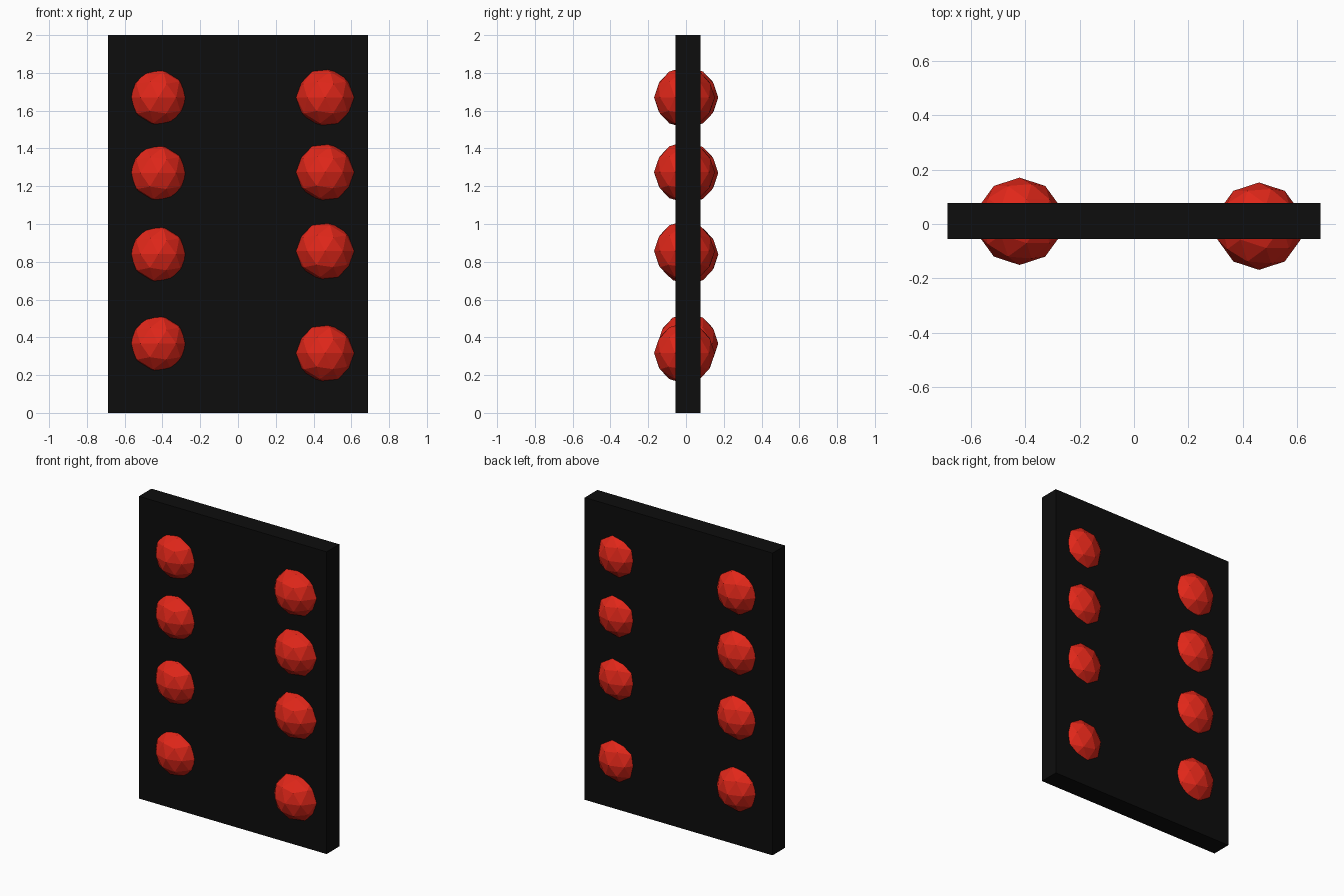
import bpy

if "Cube" in bpy.data.objects:
    bpy.data.objects.remove(bpy.data.objects["Cube"])


def material(name, color):
    m = bpy.data.materials.new(name)
    m.diffuse_color = color
    m.use_nodes = True
    m.node_tree.nodes["Principled BSDF"].inputs["Base Color"].default_value = m.diffuse_color
    return m


black = material("black", (0.004, 0.004, 0.004, 1))
red = material("red", (0.75, 0.02, 0.01, 1))

# Flat upright panel
bpy.ops.mesh.primitive_cube_add(size=1, location=(0, 0.011, 1))
panel = bpy.context.object
panel.name = "panel"
panel.scale = (1.375, 0.132, 2)
panel.data.materials.append(black)


# Low-poly balls set through the panel, showing on both faces
def ball_column(side, x, y, heights):
    for i, z in enumerate(heights):
        bpy.ops.mesh.primitive_ico_sphere_add(
            subdivisions=2, radius=0.161, location=(x, y, z))
        ball = bpy.context.object
        ball.name = f"{side}_ball_{i + 1}"
        ball.data.materials.append(red)


ball_column("left", -0.422, 0.01, (1.67, 1.27, 0.84, 0.367))
ball_column("right", 0.461, -0.008, (1.67, 1.274, 0.856, 0.316))
